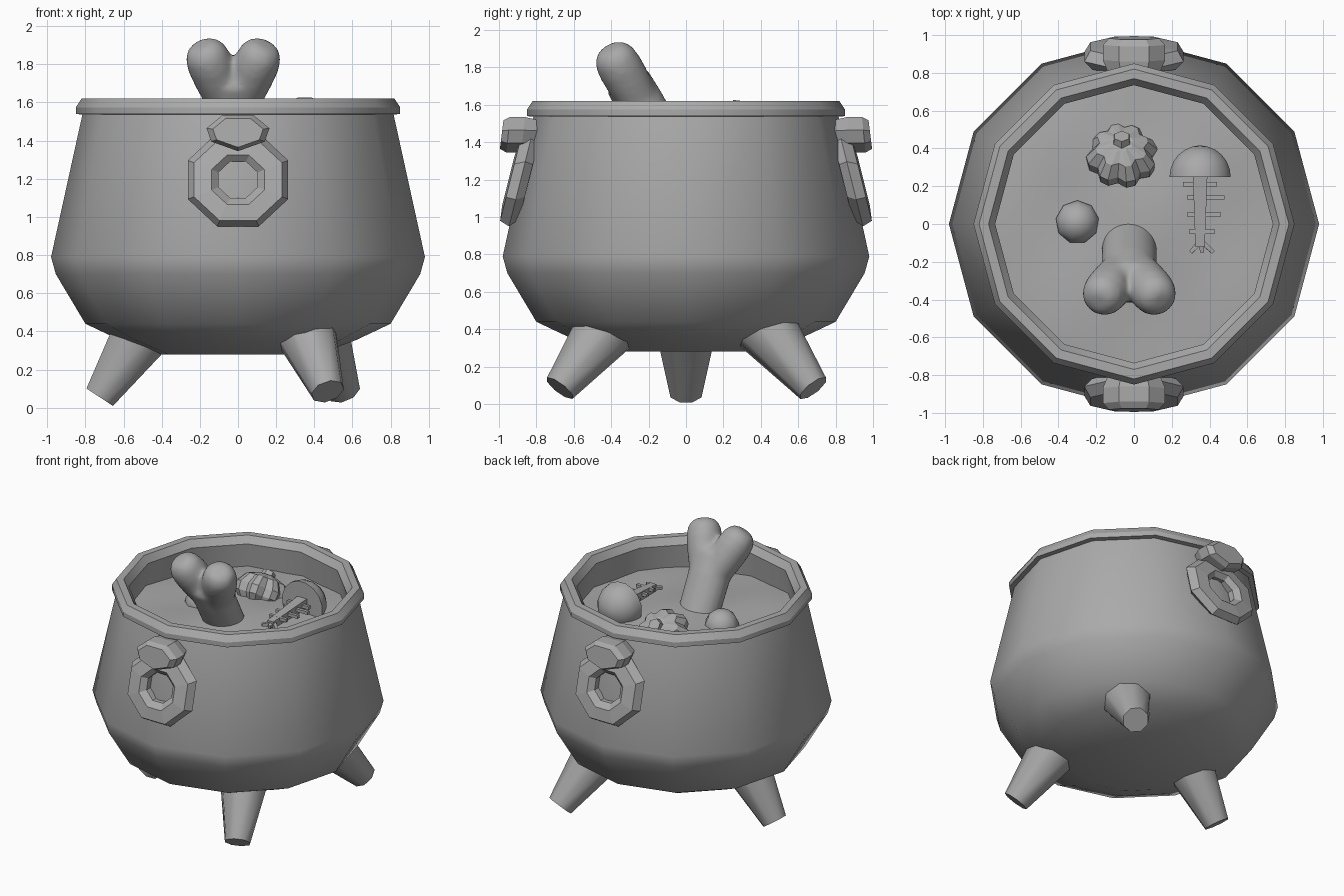
import bpy, bmesh, math
from mathutils import Vector

if "Cube" in bpy.data.objects:
    bpy.data.objects.remove(bpy.data.objects["Cube"])

iron = bpy.data.materials.new("plain_grey")
iron.use_nodes = True
iron.diffuse_color = (0.4, 0.4, 0.4, 1)
iron.node_tree.nodes["Principled BSDF"].inputs["Base Color"].default_value = (0.4, 0.4, 0.4, 1)


def finish(name, bm, smooth=None):
    """Turn a bmesh into a named object, smooth below the given angle."""
    bmesh.ops.recalc_face_normals(bm, faces=bm.faces)
    mesh = bpy.data.meshes.new(name)
    bm.to_mesh(mesh)
    bm.free()
    mesh.materials.append(iron)
    obj = bpy.data.objects.new(name, mesh)
    bpy.context.collection.objects.link(obj)
    if smooth:
        bpy.ops.object.select_all(action="DESELECT")
        obj.select_set(True)
        bpy.context.view_layer.objects.active = obj
        bpy.ops.object.shade_smooth_by_angle(angle=math.radians(smooth))
    return obj


def loft(bm, rings, caps=True, closed=False):
    """Skin rings of points that all have the same count."""
    loops = [[bm.verts.new(p) for p in ring] for ring in rings]
    pairs = list(zip(loops, loops[1:])) + ([(loops[-1], loops[0])] if closed else [])
    for a, b in pairs:
        for i in range(len(a)):
            j = (i + 1) % len(a)
            bm.faces.new((a[i], a[j], b[j], b[i]))
    if caps and not closed:
        bm.faces.new(loops[0])
        bm.faces.new(loops[-1])


def circle(r, z, n=12):
    return [(r * math.cos(math.tau * i / n), r * math.sin(math.tau * i / n), z) for i in range(n)]


def tube(bm, stations, n=8, wide=1.0):
    """Tapered tube through (point, radius) stations along one axis."""
    axis = (Vector(stations[-1][0]) - Vector(stations[0][0])).normalized()
    side = axis.cross((0, 1, 0) if abs(axis.y) < 0.8 else (0, 0, 1)).normalized()
    up = axis.cross(side)
    rings = []
    for p, r in stations:
        angles = [math.tau * (i + 0.5) / n for i in range(n)]
        rings.append([Vector(p) + side * (r * wide * math.cos(a)) + up * (r * math.sin(a)) for a in angles])
    loft(bm, rings)


# Pot body, outside
bm = bmesh.new()
loft(bm, [circle(r, z) for r, z in
          [(0.42, 0.28), (0.62, 0.355), (0.80, 0.44), (0.955, 0.70), (0.98, 0.79), (0.815, 1.54)]], caps=False)
bm.faces.new([v for v in bm.verts if v.co.z < 0.29])
finish("pot_body", bm, 50)

# Rim and inner wall
bm = bmesh.new()
loft(bm, [circle(r, z) for r, z in
          [(0.80, 1.535), (0.85, 1.54), (0.85, 1.575), (0.82, 1.62), (0.77, 1.62),
           (0.735, 1.57), (0.77, 1.28)]], caps=False)
finish("pot_rim", bm, 32)

# Stew with a gently rippled surface
bm = bmesh.new()
rings = []
for k in range(1, 9):
    r = 0.78 * k / 8
    rings.append([(x, y, 1.415 - 0.03 * (r / 0.78) ** 2 + 0.015 * math.sin(7 * x + 1) * math.cos(6 * y))
                  for x, y, _ in circle(r, 0, 24)])
loft(bm, rings, caps=False)
bm.faces.new(list(bm.verts)[:24])
finish("stew", bm, 60)

# Three splayed legs
for name, foot, top in [("leg_right", (-0.725, 0, 0.055), (-0.465, 0, 0.45)),
                        ("leg_front_left", (0.47, -0.675, 0.085), (0.335, -0.395, 0.45)),
                        ("leg_back_left", (0.555, 0.68, 0.085), (0.40, 0.395, 0.45))]:
    bm = bmesh.new()
    tube(bm, [(foot, 0.09), (top, 0.18)], n=8)
    finish(name, bm, 50)

# Ring handles and their brackets, front and back
bracket = [(-0.165, 0.02), (-0.08, 0.09), (0.08, 0.09), (0.165, 0.02), (0.14, -0.05), (0, -0.10), (-0.14, -0.05)]
for side, s in (("front", -1), ("back", 1)):
    bm = bmesh.new()
    rings = []
    for i in range(8):
        a = math.tau * (i + 0.5) / 8
        ring = []
        for r, out in [(0.285, -0.015), (0.25, 0.04), (0.15, 0.05), (0.11, 0.015), (0.11, -0.03), (0.24, -0.06)]:
            h = 0.93 * r * math.sin(a)
            ring.append((r * math.cos(a), s * (0.9 - 0.25 * h + out), 1.195 + h))
        rings.append(ring)
    loft(bm, rings, closed=True)
    finish("ring_handle_" + side, bm)
    bm = bmesh.new()
    loft(bm, [[(x * k, s * (y - 0.1 * z), 1.445 + z * k) for x, z in bracket]
              for y, k in [(0.79, 0.8), (0.87, 1), (0.95, 1), (0.985, 0.8)]])
    finish("handle_bracket_" + side, bm)

# Bone with a forked end, fused into one smooth skin
bm = bmesh.new()
tube(bm, [((0, -0.02, 1.2), 0.125), ((0, -0.24, 1.6), 0.13), ((0, -0.315, 1.73), 0.125),
          ((0, -0.335, 1.765), 0.08)], n=16, wide=1.15)
for s in (-1, 1):
    a, b = Vector((s * 0.04, -0.25, 1.62)), Vector((s * 0.165, -0.41, 1.9))
    tube(bm, [(a.lerp(b, t), r) for t, r in
              [(0, 0.11), (0.4, 0.12), (0.65, 0.122), (0.85, 0.112), (0.97, 0.085), (1.02, 0.05)]], n=16)
bone = finish("bone", bm)
bone.location.x = -0.025
fuse = bone.modifiers.new("fuse", "REMESH")
fuse.mode = "VOXEL"
fuse.voxel_size = 0.018
fuse.use_smooth_shade = True
bone.modifiers.new("soften", "SMOOTH").iterations = 8

# Round dumpling
bm = bmesh.new()
bmesh.ops.create_uvsphere(bm, u_segments=9, v_segments=7, radius=0.118)
bmesh.ops.translate(bm, verts=bm.verts, vec=(-0.3, 0.01, 1.39))
finish("round_dumpling", bm, 50)

# Ribbed gourd, tipped backwards, with a stub stem
bm = bmesh.new()
rings = []
for r, z in [(0.10, -0.13), (0.185, -0.04), (0.19, 0.02), (0.14, 0.09), (0.06, 0.12)]:
    rings.append([(r * k * math.cos(a), r * k * math.sin(a), z)
                  for i in range(24) for a in [math.tau * (i + 0.5) / 24]
                  for k in [0.84 if i % 3 == 2 else 1.0]])
loft(bm, rings)
tube(bm, [((0, 0, 0.08), 0.055), ((0, 0.02, 0.145), 0.045)], n=6)
gourd = finish("ribbed_gourd", bm)
gourd.location = (-0.065, 0.365, 1.40)
gourd.rotation_euler = (math.radians(-35), 0, 0)

# Fish skeleton: domed head, spine, ribs and tail
bm = bmesh.new()
head = Vector((0.35, 0.25, 1.465))
tube(bm, [(head + Vector((0, 0.165 * math.sin(a), 0)), 0.165 * math.cos(a))
          for a in [math.radians(d) for d in (0, 15, 30, 45, 60, 75, 86)]], n=16)
finish("fish_head", bm, 40)

bm = bmesh.new()
tube(bm, [((0.35, 0.27, 1.475), 0.055), ((0.35, -0.12, 1.455), 0.035)], n=4)
for y, left, right in [(0.21, 0.26, 0.44), (0.14, 0.28, 0.48), (0.05, 0.28, 0.46), (-0.04, 0.29, 0.43)]:
    tube(bm, [((left, y, 1.475), 0.016), ((right, y, 1.475), 0.016)], n=4)
for x in (0.30, 0.36, 0.42):
    tube(bm, [((0.355, -0.09, 1.455), 0.02), ((x, -0.15, 1.45), 0.014)], n=4)
finish("fish_bones", bm)
